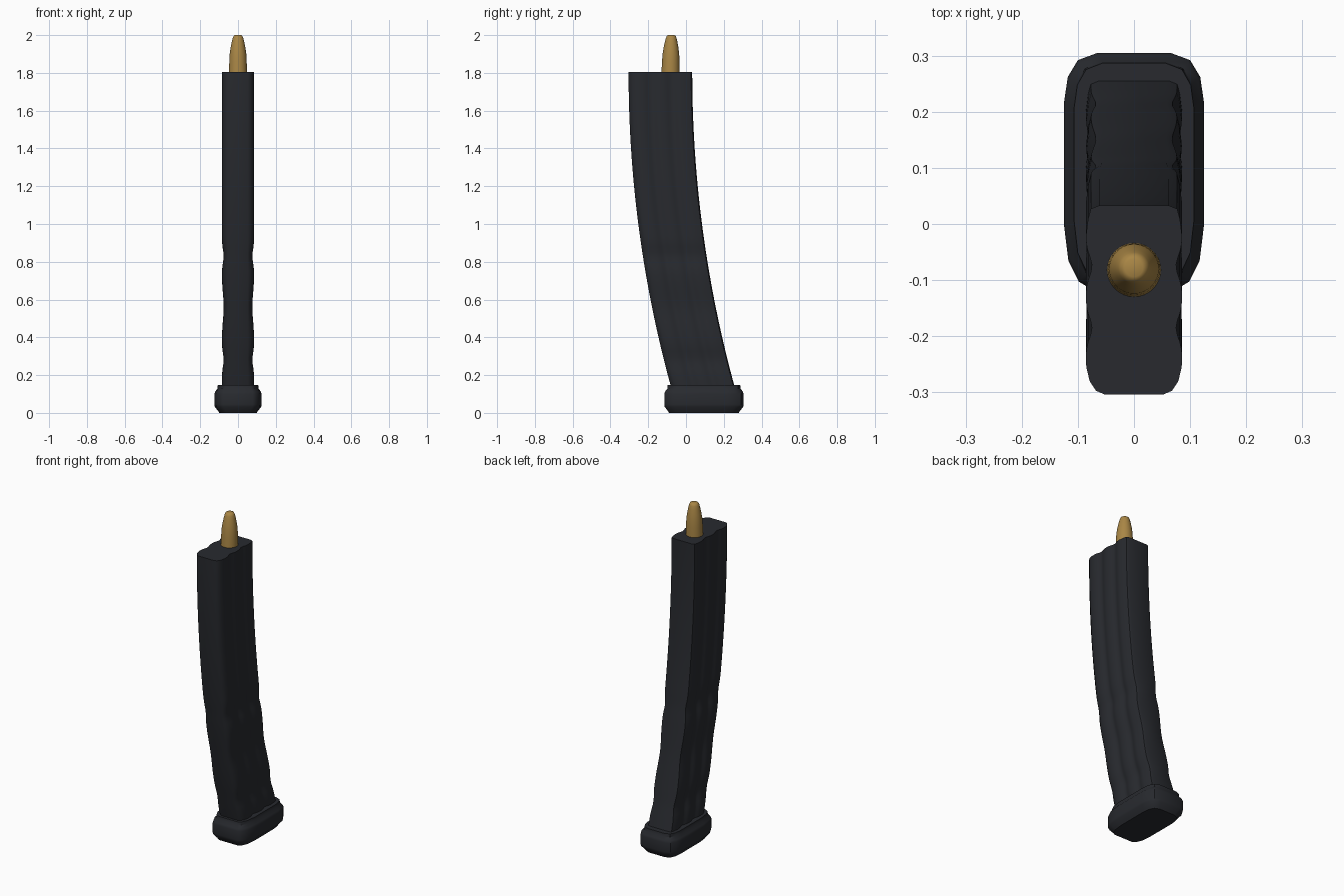
import bpy, bmesh, math

if "Cube" in bpy.data.objects:
    bpy.data.objects.remove(bpy.data.objects["Cube"])

def material(name, rgb):
    m = bpy.data.materials.new(name)
    m.diffuse_color = (*rgb, 1)
    m.use_nodes = True
    m.node_tree.nodes["Principled BSDF"].inputs["Base Color"].default_value = m.diffuse_color
    return m

DARK = material("dark_polymer", (0.021, 0.023, 0.028))
BRASS = material("brass", (0.40, 0.24, 0.06))

def loft(name, rings, mat, angle):
    """Skin a stack of equal-length closed rings and cap both ends."""
    bm = bmesh.new()
    rows = [[bm.verts.new(p) for p in r] for r in rings]
    n = len(rows[0])
    for a, b in zip(rows, rows[1:]):
        for i in range(n):
            j = (i + 1) % n
            bm.faces.new((a[i], a[j], b[j], b[i]))
    bm.faces.new(rows[0][::-1])
    bm.faces.new(rows[-1])
    bmesh.ops.recalc_face_normals(bm, faces=bm.faces)
    me = bpy.data.meshes.new(name)
    bm.to_mesh(me)
    bm.free()
    ob = bpy.data.objects.new(name, me)
    bpy.context.collection.objects.link(ob)
    me.materials.append(mat)
    bpy.ops.object.select_all(action='DESELECT')
    bpy.context.view_layer.objects.active = ob
    ob.select_set(True)
    bpy.ops.object.shade_smooth_by_angle(angle=math.radians(angle))
    return ob

def mirrored(half):
    """Close a right-hand outline by mirroring it across x = 0."""
    return half + [(-x, y) for x, y in reversed(half)]

def bump(v, centre, width):
    return math.exp(-((v - centre) / width) ** 2)

# Curved body: fluted section swept down an arc, with grip dents low on the sides
R, TOP = 6.3, 1.805
def arc_shift(z):
    d = TOP - z
    return R - math.sqrt(R * R - d * d)

def body_ring(z):
    dent = 0.010 * (bump(z, 0.83, 0.05) + bump(z, 0.56, 0.10) + bump(z, 0.28, 0.05))
    half = [(0.052, -0.304), (0.068, -0.297), (0.079, -0.280), (0.085, -0.255)]
    half += [(0.086, -0.235 + 0.0125 * i) for i in range(18)]
    half += [(0.082, 0.008), (0.077, 0.027), (0.062, 0.033)]
    pts = []
    for x, y in half:
        flute = 0.011 * (bump(y, -0.185, 0.026) + bump(y, -0.075, 0.026))
        side = min(1, max(0, (x - 0.05) / 0.03))
        pts.append((x - (flute + dent) * side, y))
    s = arc_shift(z)
    return [(x, y + s, z) for x, y in mirrored(pts)]

N = 56
loft("magazine_body", [body_ring(0.08 + (TOP - 0.08) * i / N) for i in range(N + 1)], DARK, 35)

# Flared base plate
base_half = [(0.078, -0.115), (0.098, -0.103), (0.117, -0.065), (0.125, 0.0),
             (0.125, 0.215), (0.118, 0.262), (0.100, 0.292), (0.065, 0.305)]
def base_ring(z, inset):
    sx, sy = (0.125 - inset) / 0.125, (0.21 - inset) / 0.21
    return [(x * sx, 0.095 + (y - 0.095) * sy, z) for x, y in mirrored(base_half)]

loft("base_plate", [base_ring(z, i) for z, i in (
    (0.0, 0.025), (0.008, 0.021), (0.032, 0.002), (0.045, 0.0), (0.100, 0.0),
    (0.113, 0.004), (0.128, 0.016), (0.147, 0.018))], DARK, 35)

# Cartridge on top: lathed profile leaning very slightly
def round_ring(z, r):
    cy = -0.082 + 0.02 * (z - 1.8)
    return [(r * math.cos(t), cy + r * math.sin(t), z)
            for t in (2 * math.pi * i / 32 for i in range(32))]

loft("cartridge", [round_ring(z, r) for z, r in (
    (1.75, 0.049), (1.80, 0.048), (1.86, 0.046), (1.90, 0.044), (1.935, 0.039),
    (1.965, 0.033), (1.985, 0.028), (1.996, 0.023), (2.0, 0.016))], BRASS, 40)
